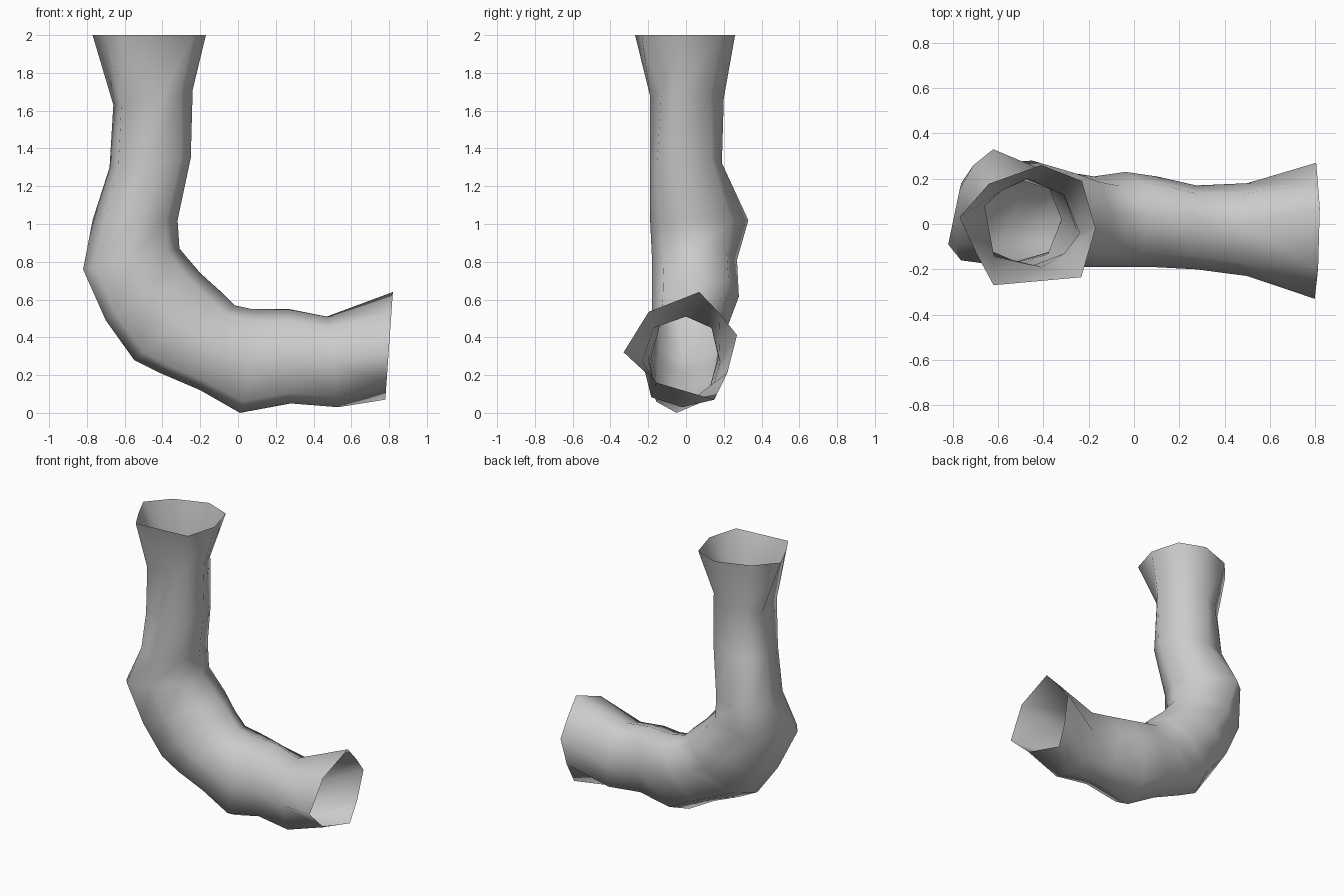
import bpy
import bmesh
from mathutils import Vector

default_cube = bpy.data.objects.get("Cube")
if default_cube:
    bpy.data.objects.remove(default_cube, do_unlink=True)


def make_material(name, colour):
    material = bpy.data.materials.new(name)
    material.use_nodes = True
    material.diffuse_color = colour
    shader = material.node_tree.nodes["Principled BSDF"]
    shader.inputs["Base Color"].default_value = colour
    return material


def section(outer, inner, front, back, outer_y, inner_y, cuts=(.25, .25, .25, .22)):
    """Eight-sided loop through the outer, back, inner and front of the bend.

    front and back are (position across the bend, y); all sizes in hundredths.
    cuts says how far each corner is cut: outer back, inner back, inner front, outer front."""
    def place(across, y):
        x = outer[0] + (inner[0] - outer[0]) * across
        z = outer[1] + (inner[1] - outer[1]) * across
        return Vector((x, y, z)) / 100

    corners = [place(0, back[1]), place(1, back[1]), place(1, front[1]), place(0, front[1])]
    anchors = [place(0, outer_y), place(*back), place(1, inner_y), place(*front)]
    loop = []
    for index, (anchor, corner, cut) in enumerate(zip(anchors, corners, cuts)):
        following = anchors[(index + 1) % len(anchors)]
        loop += [anchor, corner + (anchor + following - corner * 2) * cut]
    return loop


def build_tube(name, sections, material):
    bm = bmesh.new()
    rings = [[bm.verts.new(point) for point in section(*values)] for values in sections]
    for lower, upper in zip(rings, rings[1:]):
        for index in range(len(lower)):
            following = (index + 1) % len(lower)
            bm.faces.new((lower[index], lower[following], upper[following], upper[index]))
    bmesh.ops.recalc_face_normals(bm, faces=bm.faces)
    # an open shell: make sure the normals point away from the hollow
    bm.normal_update()
    first = bm.faces[:][0]
    middle = sum((v.co for v in rings[0]), Vector()) / len(rings[0])
    if first.normal.dot(first.calc_center_median() - middle) < 0:
        bmesh.ops.reverse_faces(bm, faces=bm.faces)
    for face in bm.faces:
        face.smooth = True
    mesh = bpy.data.meshes.new(name)
    bm.to_mesh(mesh)
    bm.free()
    mesh.materials.append(material)
    tube = bpy.data.objects.new(name, mesh)
    bpy.context.collection.objects.link(tube)
    return tube


# Cross-sections from the flared upper mouth, round the elbow, to the side mouth
pipe_sections = [
    ((-77, 200), (-17, 200), (.25, -27), (.6, 26), 3, -2, (.36, .25, .14, .48)),
    ((-66, 163), (-24, 171), (.6, -19), (.45, 20), 8, -4, (.42, .3, .4, .17)),
    ((-68, 130), (-25, 135), (.5, -19), (.45, 19), 6, -4),
    ((-77, 102), (-32, 102), (.5, -19), (.33, 33), 15, 2, (.4, .29, .27, .3)),
    ((-82, 76), (-31, 87), (.5, -18), (.45, 27), -9, 5),
    ((-70, 49), (-20, 74), (.5, -18), (.5, 28), -4, 6),
    ((-55, 28), (-10, 65), (.5, -18), (.55, 23), -2, 5),
    ((-41, 21), (-2, 57), (.5, -19), (.6, 21), -2, 4),
    ((-20, 12), (7, 55), (.5, -19), (.6, 23), -3, 4),
    ((1, 0), (16, 55), (.5, -19), (.6, 21), -5, 4),
    ((28, 5), (27, 55), (.5, -20), (.5, 17), -3, 3),
    ((53, 3), (47, 51), (.5, -23), (.5, 18), -2, 0),
    ((78, 7), (82, 64), (.44, -33), (.6, 27), 15, 7, (.42, .48, .33, .36)),
]

grey = make_material("plain grey", (0.6, 0.6, 0.6, 1.0))
build_tube("elbow_pipe", pipe_sections, grey)
